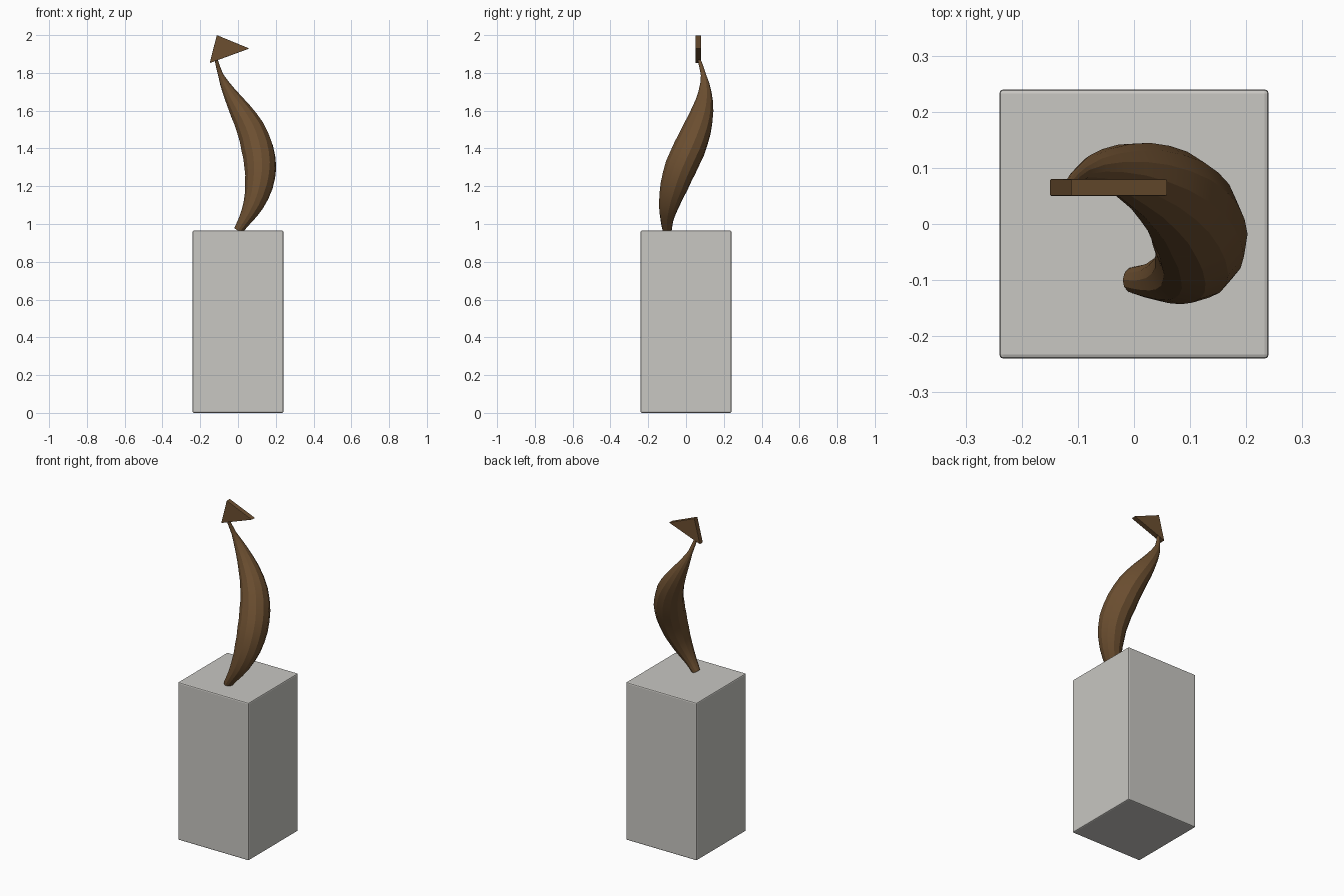
import bpy, bmesh

cube = bpy.data.objects.get("Cube")
if cube:
    bpy.data.objects.remove(cube, do_unlink=True)


def material(name, rgb):
    m = bpy.data.materials.new(name)
    m.use_nodes = True
    m.diffuse_color = (*rgb, 1)
    m.node_tree.nodes["Principled BSDF"].inputs["Base Color"].default_value = (*rgb, 1)
    return m


stone = material("pale grey stone", (0.58, 0.57, 0.54))
bronze = material("brown bronze", (0.15, 0.078, 0.03))


def prism(name, outline, axis, start, depth, mat, bevel):
    """Extrude an outline along axis (1 = y, 2 = z) and soften its edges."""
    bm = bmesh.new()
    if axis == 1:
        verts = [bm.verts.new((a, start, b)) for a, b in outline]
        move = (0, depth, 0)
    else:
        verts = [bm.verts.new((a, b, start)) for a, b in outline]
        move = (0, 0, depth)
    face = bm.faces.new(verts)
    new = bmesh.ops.extrude_face_region(bm, geom=[face])["geom"]
    bmesh.ops.translate(bm, vec=move, verts=[v for v in new if isinstance(v, bmesh.types.BMVert)])
    bmesh.ops.recalc_face_normals(bm, faces=bm.faces)
    bmesh.ops.bevel(bm, geom=bm.edges[:], offset=bevel, segments=2, profile=0.5, affect='EDGES')
    mesh = bpy.data.meshes.new(name)
    bm.to_mesh(mesh)
    bm.free()
    mesh.materials.append(mat)
    obj = bpy.data.objects.new(name, mesh)
    bpy.context.collection.objects.link(obj)
    return obj


# Square pedestal
h = 0.24
prism("pedestal", [(-h, -h), (h, -h), (h, h), (-h, h)], 2, 0, 0.965, stone, 0.007)

# Triangular head plate
prism("head_plate", [(-0.15, 1.852), (0.06, 1.929), (-0.112, 2.0)], 1, 0.05, 0.03, bronze, 0.002)

# Spiralling body: x, y, z and radius along its centre line
path = [
    (0.0, -0.10, 0.965, 0.024), (0.036, -0.101, 1.02, 0.034),
    (0.08, -0.09, 1.10, 0.054), (0.11, -0.063, 1.20, 0.074),
    (0.118, -0.028, 1.30, 0.085), (0.102, 0.018, 1.40, 0.086),
    (0.068, 0.058, 1.50, 0.077), (0.012, 0.088, 1.60, 0.059),
    (-0.048, 0.10, 1.70, 0.035), (-0.092, 0.092, 1.79, 0.014),
    (-0.117, 0.068, 1.875, 0.008),
]
curve = bpy.data.curves.new("spiral_body", 'CURVE')
curve.dimensions = '3D'
curve.bevel_depth = 1.0
curve.bevel_resolution = 4
curve.resolution_u = 2
curve.use_fill_caps = True
spline = curve.splines.new('BEZIER')
spline.bezier_points.add(len(path) - 1)
for point, (x, y, z, r) in zip(spline.bezier_points, path):
    point.co = (x, y, z)
    point.radius = r
    point.handle_left_type = point.handle_right_type = 'AUTO'
spline.use_smooth = False
curve.materials.append(bronze)
body = bpy.data.objects.new("spiral_body", curve)
bpy.context.collection.objects.link(body)

# Turn the body into a mesh
bpy.ops.object.select_all(action='DESELECT')
body.select_set(True)
bpy.context.view_layer.objects.active = body
bpy.ops.object.convert(target='MESH')
bpy.ops.object.shade_smooth_by_angle(angle=0.35)
